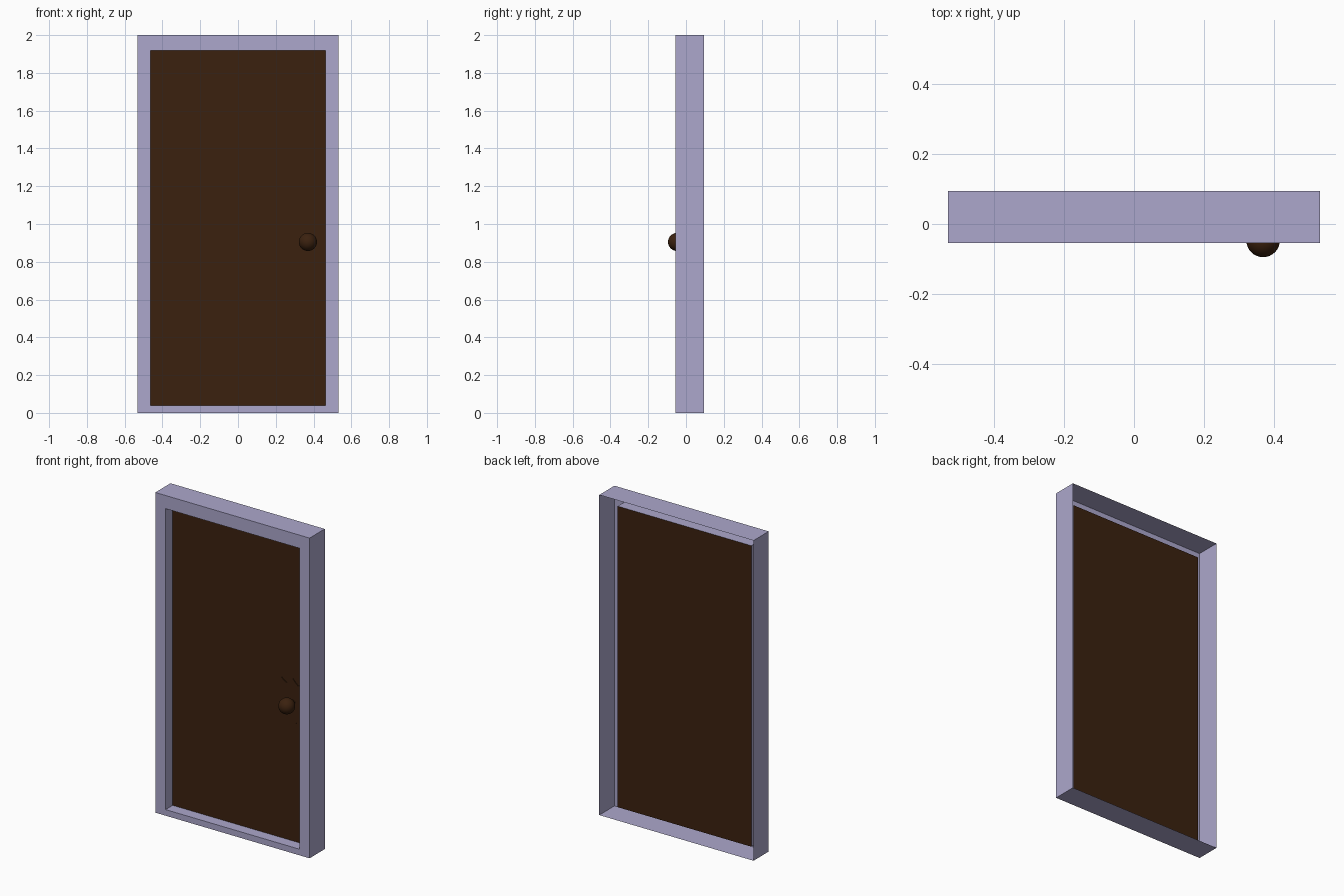
import bpy, bmesh, math
from mathutils import Matrix

if "Cube" in bpy.data.objects:
    bpy.data.objects.remove(bpy.data.objects["Cube"])


def material(name, color):
    m = bpy.data.materials.new(name)
    m.diffuse_color = (*color, 1)
    m.use_nodes = True
    m.node_tree.nodes["Principled BSDF"].inputs["Base Color"].default_value = m.diffuse_color
    return m


LILAC = material("lilac_paint", (0.413, 0.386, 0.604))
BROWN = material("dark_brown_wood", (0.044, 0.0155, 0.0047))

BACK, FRONT, DOOR_Y = 0.095, -0.055, 0.015
KNOB = (0.37, 0.905)


def finish(name, bm, mat):
    me = bpy.data.meshes.new(name)
    bm.to_mesh(me)
    bm.free()
    me.materials.append(mat)
    ob = bpy.data.objects.new(name, me)
    bpy.context.collection.objects.link(ob)
    return ob


def rect(bm, half, low, high, y):
    return [bm.verts.new((x, y, z)) for x, z in
            ((-half, low), (half, low), (half, high), (-half, high))]


# Door frame: hollow casing, open at the back, with a jamb running in to the door
bm = bmesh.new()
loops = [rect(bm, 0.533, 0, 2, BACK), rect(bm, 0.533, 0, 2, FRONT),
         rect(bm, 0.462, 0.038, 1.918, FRONT), rect(bm, 0.462, 0.038, 1.918, DOOR_Y)]
for a, b in zip(loops, loops[1:]):
    for i in range(4):
        j = (i + 1) % 4
        bm.faces.new((a[i], a[j], b[j], b[i]))
finish("door_frame", bm, LILAC)

# Door panel
bm = bmesh.new()
bm.faces.new(rect(bm, 0.462, 0.038, 1.918, DOOR_Y))
finish("door_panel", bm, BROWN)

# Lock plate: one quarter of the ornate outline, mirrored both ways
quarter = [(0.052, 0.0), (0.058, 0.025), (0.07, 0.05), (0.076, 0.085), (0.076, 0.138),
           (0.058, 0.122), (0.038, 0.112), (0.02, 0.128), (0.0, 0.15)]
half = quarter + [(-x, z) for x, z in reversed(quarter[:-1])]
outline = half + [(x, -z) for x, z in reversed(half[1:-1])]
bm = bmesh.new()
face = bm.faces.new([bm.verts.new((KNOB[0] + x, DOOR_Y - 0.005, KNOB[1] + z))
                     for x, z in outline])
ext = bmesh.ops.extrude_face_region(bm, geom=[face], use_keep_orig=True)
for v in ext["geom"]:
    if isinstance(v, bmesh.types.BMVert):
        v.co.y = DOOR_Y - 0.0005
bmesh.ops.recalc_face_normals(bm, faces=bm.faces)
finish("lock_plate", bm, BROWN)

# Knob and its stem
bm = bmesh.new()
bmesh.ops.create_uvsphere(bm, u_segments=32, v_segments=16, radius=0.048,
                          matrix=Matrix.Translation((KNOB[0], -0.047, KNOB[1])))
knob = finish("door_knob", bm, BROWN)
for p in knob.data.polygons:
    p.use_smooth = True

bm = bmesh.new()
bmesh.ops.create_cone(bm, cap_ends=True, segments=16, radius1=0.018, radius2=0.018, depth=0.04,
                      matrix=Matrix.Translation((KNOB[0], -0.007, KNOB[1]))
                      @ Matrix.Rotation(math.pi / 2, 4, 'X'))
finish("knob_stem", bm, BROWN)
